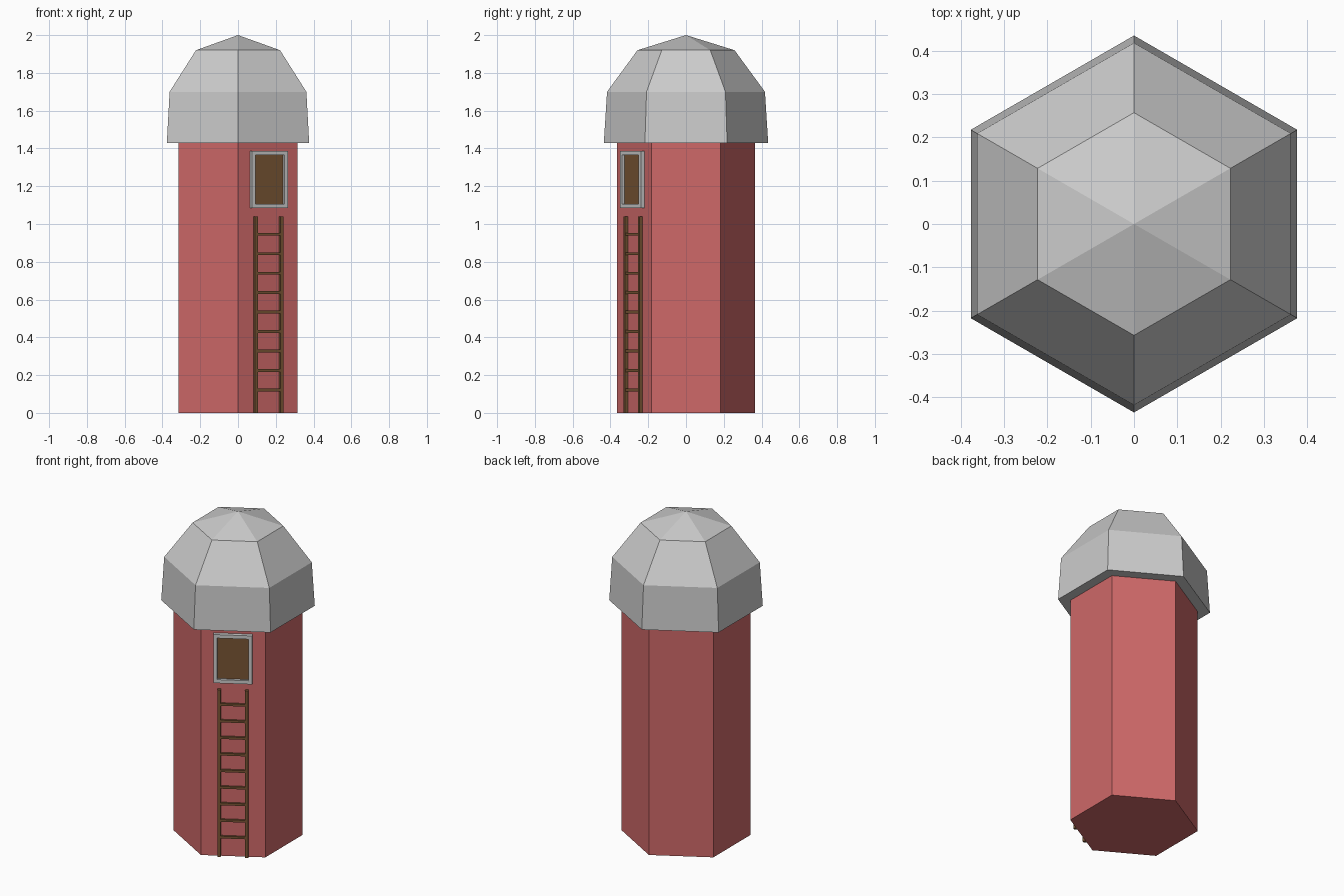
import bpy, bmesh
from math import cos, sin, pi, radians
from mathutils import Matrix, Vector

if "Cube" in bpy.data.objects:
    bpy.data.objects.remove(bpy.data.objects["Cube"])


def material(name, rgb):
    m = bpy.data.materials.new(name)
    m.diffuse_color = (*rgb, 1)
    m.use_nodes = True
    m.node_tree.nodes["Principled BSDF"].inputs["Base Color"].default_value = m.diffuse_color
    return m


RED = material("red_paint", (0.62, 0.14, 0.14))
BROWN = material("brown_wood", (0.19, 0.09, 0.035))


def finish(name, bm, mat=None, matrix=None):
    bmesh.ops.recalc_face_normals(bm, faces=bm.faces)
    me = bpy.data.meshes.new(name)
    bm.to_mesh(me)
    bm.free()
    ob = bpy.data.objects.new(name, me)
    bpy.context.collection.objects.link(ob)
    if mat:
        me.materials.append(mat)
    if matrix:
        ob.matrix_world = matrix
    return ob


def hex_loft(name, profile, mat=None):
    """Six-sided solid from (radius, z) rings; radius 0 closes to a point."""
    bm = bmesh.new()
    rings = []
    for r, z in profile:
        n = 6 if r else 1
        rings.append([bm.verts.new((r * cos(pi / 2 + i * pi / 3),
                                    r * sin(pi / 2 + i * pi / 3), z)) for i in range(n)])
    for a, b in zip(rings, rings[1:]):
        for i in range(6):
            j = (i + 1) % 6
            top = [b[j], b[i]] if len(b) > 1 else [b[0]]
            bm.faces.new([a[i], a[j]] + top)
    for ring in (rings[0], rings[-1]):
        if len(ring) > 1:
            bm.faces.new(ring)
    return finish(name, bm, mat)


def add_box(bm, lo, hi):
    lo, hi = Vector(lo), Vector(hi)
    m = Matrix.Translation((lo + hi) / 2) @ Matrix.Diagonal((*(hi - lo), 1))
    bmesh.ops.create_cube(bm, size=1, matrix=m)


# Tower and domed roof
hex_loft("tower", [(0.365, 0), (0.365, 1.43)], RED)
hex_loft("roof", [(0.435, 1.43), (0.418, 1.70), (0.257, 1.92), (0, 2.0)])

# Wall space of the front-right face: x along the wall, -y outward
WALL = Matrix.Rotation(radians(30), 4, 'Z')
BACK = -0.314

# Ladder: two rails and nine rungs
bm = bmesh.new()
for s in (-1, 1):
    add_box(bm, (s * 0.078 - 0.009, -0.333, 0), (s * 0.078 + 0.009, BACK, 1.04))
for i in range(9):
    z = 0.121 + i * 0.1032
    add_box(bm, (-0.072, -0.329, z - 0.007), (0.072, BACK, z + 0.007))
finish("ladder", bm, BROWN, WALL)

# Hatch frame: two posts and two cross bars
bm = bmesh.new()
for s in (-1, 1):
    x0, x1 = sorted((s * 0.088, s * 0.11))
    add_box(bm, (x0, -0.34, 1.085), (x1, BACK, 1.387))
for z in (1.085, 1.365):
    add_box(bm, (-0.088, -0.34, z), (0.088, BACK, z + 0.022))
finish("hatch_frame", bm, None, WALL)

# Hatch door set back in the frame
bm = bmesh.new()
add_box(bm, (-0.088, -0.324, 1.107), (0.088, BACK, 1.365))
finish("hatch_door", bm, BROWN, WALL)
